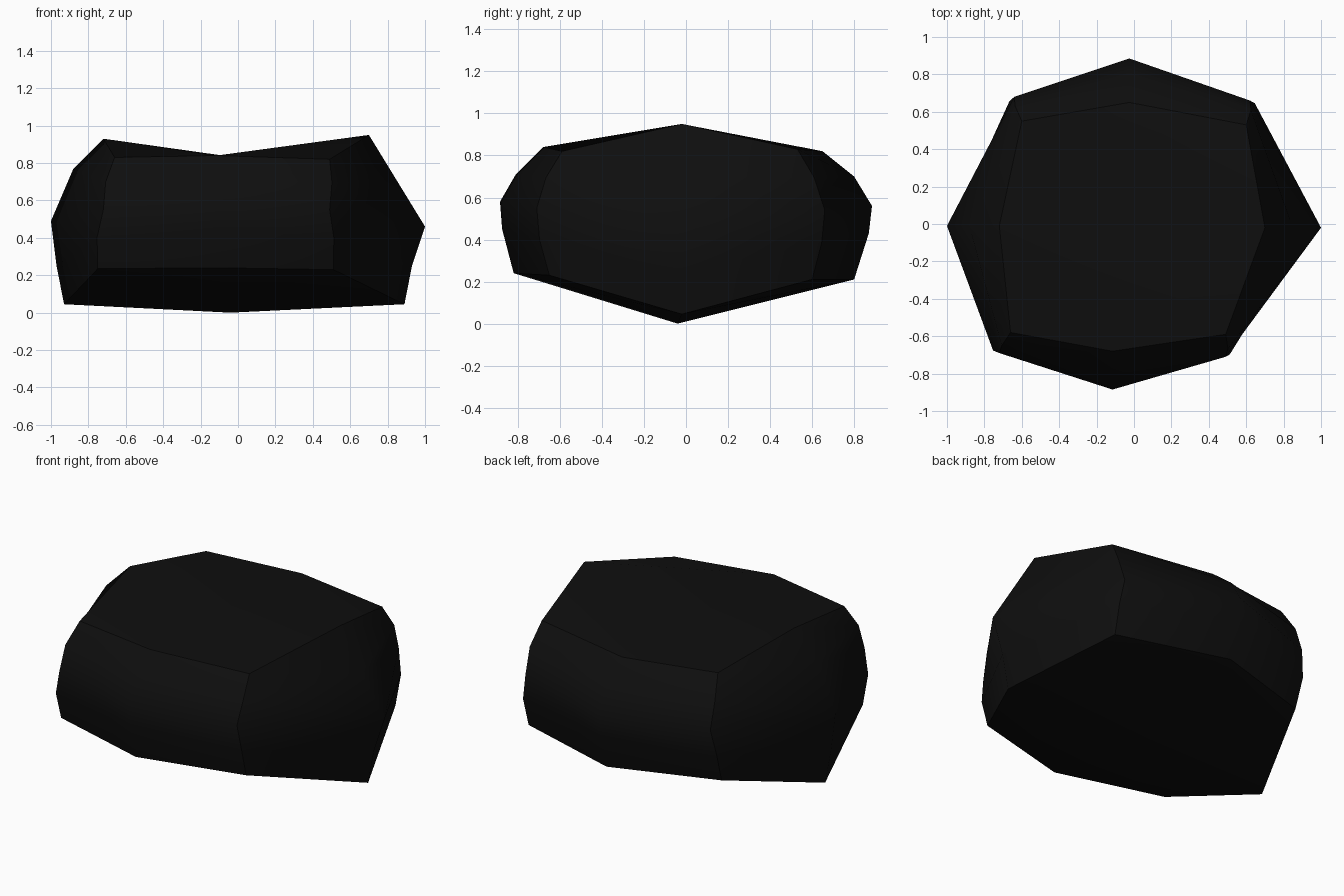
import bpy, bmesh
from mathutils import Vector as V

if "Cube" in bpy.data.objects:
    bpy.data.objects.remove(bpy.data.objects["Cube"])

mat = bpy.data.materials.new("near black stone")
mat.diffuse_color = (0.0045, 0.0045, 0.0045, 1)
mat.use_nodes = True
mat.node_tree.nodes["Principled BSDF"].inputs["Base Color"].default_value = mat.diffuse_color


def corner(top, mid, low):
    """Corner column: five levels from three, bulging slightly between them."""
    t, m, l = V(top), V(mid), V(low)
    def between(a, b, k):
        p = (a + b) / 2
        return V((p.x * k, p.y * k, p.z + 0.01))
    return [t, between(t, m, 1.025), m, between(m, l, 1.025), l]


def side(fixed, axis, profile):
    """Column in the middle of a side: profile of (outward position, height)."""
    return [V((fixed, r, z)) if axis == 'Y' else V((r, fixed, z)) for r, z in profile]


# Eight columns, counter-clockwise from the front, each listed top to bottom
columns = [
    side(-0.115, 'Y', [(-.68, .84), (-.81, .71), (-.885, .58), (-.875, .45), (-.82, .24)]),
    corner((.49, -.59, .82), (.49, -.71, .55), (.51, -.65, .23)),
    side(-0.02, 'X', [(.70, .95), (.85, .705), (1.0, .46), (.93, .25), (.89, .045)]),
    corner((.60, .53, .83), (.62, .66, .54), (.64, .60, .21)),
    side(-0.025, 'Y', [(.65, .82), (.80, .70), (.885, .56), (.87, .43), (.80, .21)]),
    corner((-.60, .55, .84), (-.64, .68, .55), (-.66, .60, .22)),
    side(-0.01, 'X', [(-.72, .93), (-.88, .77), (-1.0, .49), (-.97, .25), (-.93, .045)]),
    corner((-.66, -.58, .83), (-.72, -.69, .55), (-.75, -.63, .235)),
]

bm = bmesh.new()
cols = [[bm.verts.new(p) for p in c] for c in columns]

# Side walls
for i in range(8):
    a, b = cols[i], cols[(i + 1) % 8]
    for k in range(4):
        bm.faces.new((a[k], a[k + 1], b[k + 1], b[k]))

# Top and bottom caps, four quads around a centre point each
for level, centre in ((0, (-.08, -.01, .84)), (4, (-.04, -.04, 0))):
    c = bm.verts.new(centre)
    for i in range(0, 8, 2):
        bm.faces.new([cols[(i + j) % 8][level] for j in range(3)] + [c])

bmesh.ops.recalc_face_normals(bm, faces=bm.faces[:])

# Smooth faces, creased along the twelve edges of the block
for f in bm.faces:
    f.smooth = True
for i in range(8):
    for level in (0, 4):
        bm.edges.get((cols[i][level], cols[(i + 1) % 8][level])).smooth = False
    if i % 2:
        for k in range(4):
            bm.edges.get((cols[i][k], cols[i][k + 1])).smooth = False

me = bpy.data.meshes.new("rock")
bm.to_mesh(me)
bm.free()
me.materials.append(mat)
rock = bpy.data.objects.new("rock", me)
bpy.context.collection.objects.link(rock)
